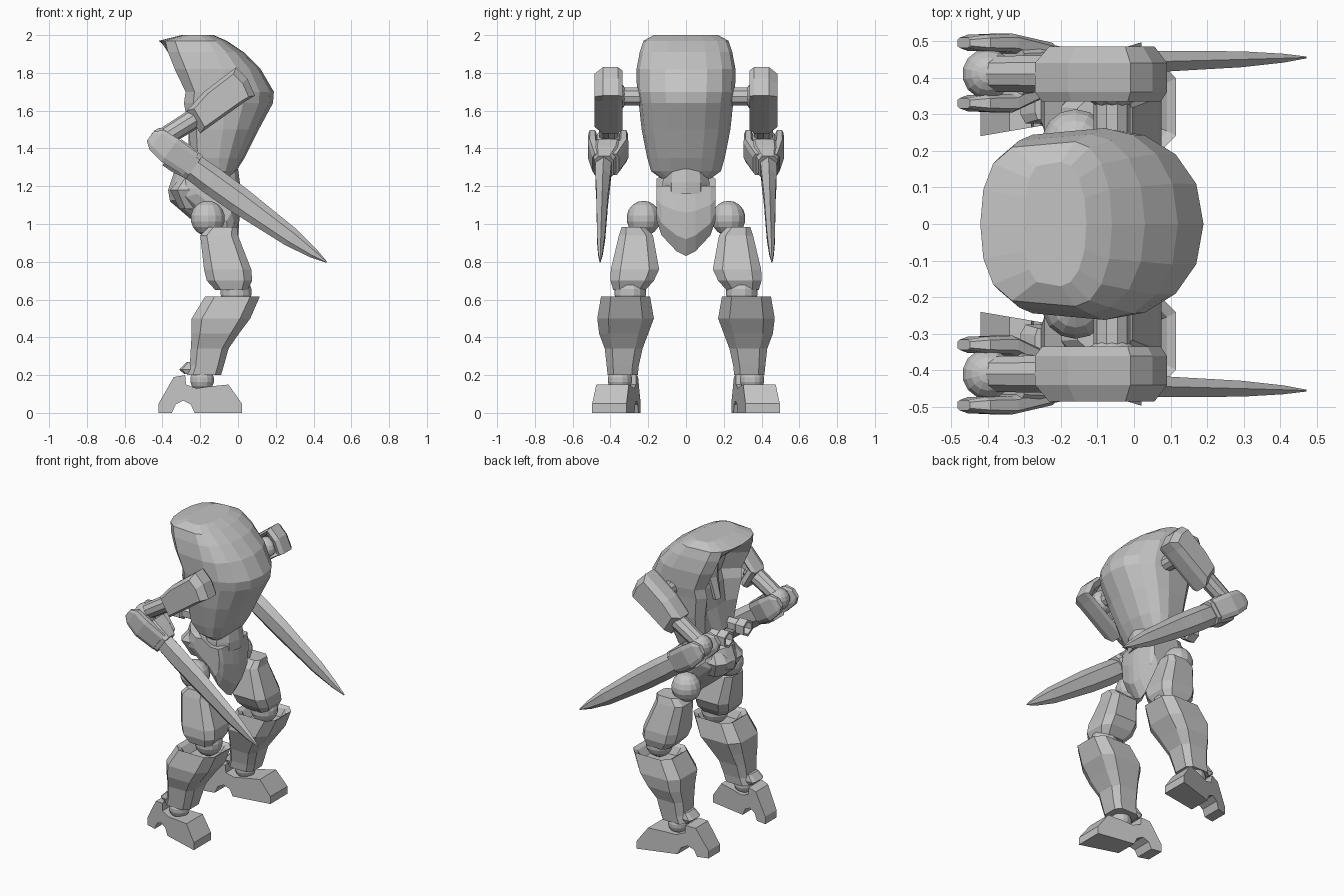
import bpy, bmesh, math
from mathutils import Vector

grey = bpy.data.materials.new("plain grey")
grey.diffuse_color = (0.55, 0.55, 0.55, 1)


def finish(name, bm, mirror):
    bmesh.ops.recalc_face_normals(bm, faces=bm.faces)
    me = bpy.data.meshes.new(name)
    bm.to_mesh(me)
    bm.free()
    me.materials.append(grey)
    ob = bpy.data.objects.new(name, me)
    bpy.context.collection.objects.link(ob)
    if mirror:
        m = ob.modifiers.new("mirror", 'MIRROR')
        m.use_axis = (False, True, False)
        m.use_mirror_merge = False
    return ob


def skin(name, rings, mirror=True):
    """Join equal-sized rings of points into a closed skin."""
    bm = bmesh.new()
    vs = [[bm.verts.new(p) for p in r] for r in rings]
    n = len(rings[0])
    for a, b in zip(vs, vs[1:]):
        for i in range(n):
            j = (i + 1) % n
            bm.faces.new((a[i], a[j], b[j], b[i]))
    bm.faces.new(vs[0])
    bm.faces.new(vs[-1])
    return finish(name, bm, mirror)


OCT = [(1, .6), (.65, 1), (-.65, 1), (-1, .6), (-1, -.6), (-.65, -1), (.65, -1), (1, -.6)]
HEX = [(math.cos(i * math.pi / 3), math.sin(i * math.pi / 3)) for i in range(6)]
ROUND = [(math.cos(i * math.pi / 5), math.sin(i * math.pi / 5)) for i in range(10)]


def loft(name, sections, u=(1, 0, 0), v=(0, 1, 0), shape=OCT, mirror=True):
    """Sections are (x, y, z, half size along u, half size along v)."""
    u, v = Vector(u).normalized(), Vector(v)
    rings = [[Vector((x, y, z)) + u * a * p + v * b * q for p, q in shape]
             for x, y, z, a, b in sections]
    return skin(name, rings, mirror)


def slab(name, profile, layers, centre, mirror=True):
    """Side profile (x, z) repeated at (y, scale) layers, scaled about centre."""
    cx, cz = centre
    return skin(name, [[(cx + (x - cx) * s, y, cz + (z - cz) * s) for x, z in profile]
                       for y, s in layers], mirror)


def ball(name, c, r, ry=None):
    bm = bmesh.new()
    bmesh.ops.create_uvsphere(bm, u_segments=14, v_segments=9, radius=1)
    for p in bm.verts:
        p.co = Vector(c) + Vector((p.co.x * r, p.co.y * (ry or r), p.co.z * r))
    return finish(name, bm, True)


# torso hood: (z, -x edge, widest x, +x edge, half width, hollow depth)
levels = [(2.0, -.30, -.20, -.13, .17, 0), (1.97, -.42, -.16, -.06, .225, 0),
          (1.91, -.41, -.12, .03, .245, .06), (1.82, -.375, -.08, .12, .262, .14),
          (1.70, -.31, -.07, .19, .26, .12), (1.64, -.32, -.07, .185, .25, .11),
          (1.50, -.29, -.08, .11, .235, .06), (1.35, -.27, -.10, .035, .205, 0),
          (1.28, -.20, -.10, -.01, .185, 0), (1.24, -.17, -.09, -.04, .13, 0)]
rings = []
for z, x0, xm, x1, hw, dent in levels:
    ring = []
    for i in range(16):
        c, s = math.cos(i * math.pi / 8), math.sin(i * math.pi / 8)
        x = xm + (x1 - xm) * c if c > 0 else xm - (xm - x0) * abs(c) ** .42
        if c < -.85:
            x += dent
        ring.append((x, hw * math.copysign(abs(s) ** .9, s), z))
    rings.append(ring)
skin("torso_hood", rings, False)

# face ridge inside the hollow, and two short barrels below it
loft("face_ridge", [(-.21, 0, 1.84, .03, .03), (-.19, 0, 1.70, .04, .05),
                    (-.22, 0, 1.56, .04, .03)], shape=HEX, mirror=False)
loft("chest_barrel", [(-.20, .1, 1.36, .042, .042), (-.32, .1, 1.36, .042, .042),
                      (-.33, .1, 1.36, .056, .056), (-.39, .1, 1.36, .056, .056),
                      (-.39, .1, 1.36, .04, .04), (-.33, .1, 1.36, .04, .04)],
     u=(0, 0, 1), shape=HEX)

# waist and pelvis
loft("waist", [(-.11, 0, 1.16, .12, .13), (-.11, 0, 1.22, .12, .13), (-.1, 0, 1.29, .1, .12)],
     shape=ROUND, mirror=False)
slab("pelvis", [(-.34, 1.27), (-.25, 1.28), (-.12, 1.2), (-.01, 1.2), (.01, 1.06), (0, .92),
                (-.05, .83), (-.12, .92), (-.22, 1.0), (-.36, 1.12), (-.37, 1.18)],
     [(-.155, .5), (-.13, .7), (-.05, .93), (0, 1), (.05, .93), (.13, .7), (.155, .5)],
     (-.07, 1.2), False)
loft("belly_guard", [(-.23, 0, 1.24, .08, .11), (-.25, 0, 1.18, .11, .14),
                     (-.22, 0, 1.08, .09, .10)], mirror=False)

# shoulder joint and hollow upper arm, open towards the body
loft("shoulder_pin", [(-.06, .2, 1.675, .05, .05), (-.06, .44, 1.675, .05, .05)],
     v=(0, 0, 1), shape=ROUND)
ball("shoulder_ball", (-.06, .37, 1.675), .075, .06)
slab("upper_arm", [(-.27, 1.60), (-.18, 1.70), (-.01, 1.83), (.05, 1.77), (.09, 1.68),
                   (.04, 1.65), (-.2, 1.48)],
     [(.42, .55), (.35, .72), (.335, .9), (.36, 1), (.44, 1), (.485, .8)], (-.08, 1.65))
loft("arm_rod", [(-.18, .41, 1.59, .055, .055), (-.42, .41, 1.44, .05, .05)],
     u=(.5, 0, -.85), shape=ROUND)
ball("elbow", (-.40, .41, 1.44), .07)

# forearm: two fork plates, cuff and long blade, all square to the blade line
N = (.59, 0, .81)
for name, y0, y1 in (("inner_fork", .33, .385), ("outer_fork", .495, .465)):
    loft(name, [(-.465, y0, 1.465, .03, .014), (-.43, y0, 1.445, .065, .022),
                (-.36, y0, 1.39, .075, .025), (-.25, y1, 1.315, .07, .03)], u=N)
loft("forearm_cuff", [(-.35, .415, 1.38, .085, .085), (-.30, .42, 1.345, .085, .08),
                      (-.23, .435, 1.30, .075, .05)], u=N)
loft("blade", [(-.27, .435, 1.325, .07, .05), (-.14, .44, 1.23, .075, .045),
               (0, .443, 1.13, .073, .035), (.28, .45, .93, .052, .025),
               (.40, .453, .845, .027, .014), (.47, .455, .797, .003, .003)], u=N, shape=HEX)

# leg
ball("hip", (-.16, .225, 1.03), .093, .09)
loft("thigh", [(-.08, .28, .985, .075, .06), (-.10, .265, .94, .10, .09),
               (-.055, .27, .76, .125, .128), (-.045, .285, .70, .12, .115),
               (-.035, .30, .65, .085, .085)])
ball("knee", (-.01, .295, .64), .085)
loft("shin", [(-.03, .32, .55, .09, .09), (-.03, .32, .60, .12, .11),
              (-.03, .32, .615, .145, .13), (-.09, .32, .50, .155, .15),
              (-.12, .33, .42, .125, .13), (-.15, .33, .34, .10, .10),
              (-.165, .335, .25, .09, .085), (-.18, .335, .20, .09, .08)])
loft("ankle_flap", [(-.25, .335, .27, .02, .05), (-.27, .335, .23, .04, .06),
                    (-.26, .335, .205, .025, .05)])
ball("ankle", (-.19, .35, .175), .065)

# arched foot, toe turned inward: middle line and width follow x
foot = [(-.42, 0), (-.42, .05), (-.34, .19), (-.28, .2), (-.275, .15), (-.22, .13),
        (-.15, .14), (-.05, .15), (.02, .05), (.02, 0), (-.23, 0), (-.25, .045),
        (-.29, .065), (-.33, .045), (-.35, 0)]
skin("foot", [[(x, .30 + (x + .42) * .24 + s * (.06 + (x + .42) * .07), z) for x, z in foot]
              for s in (-1, 1)])
